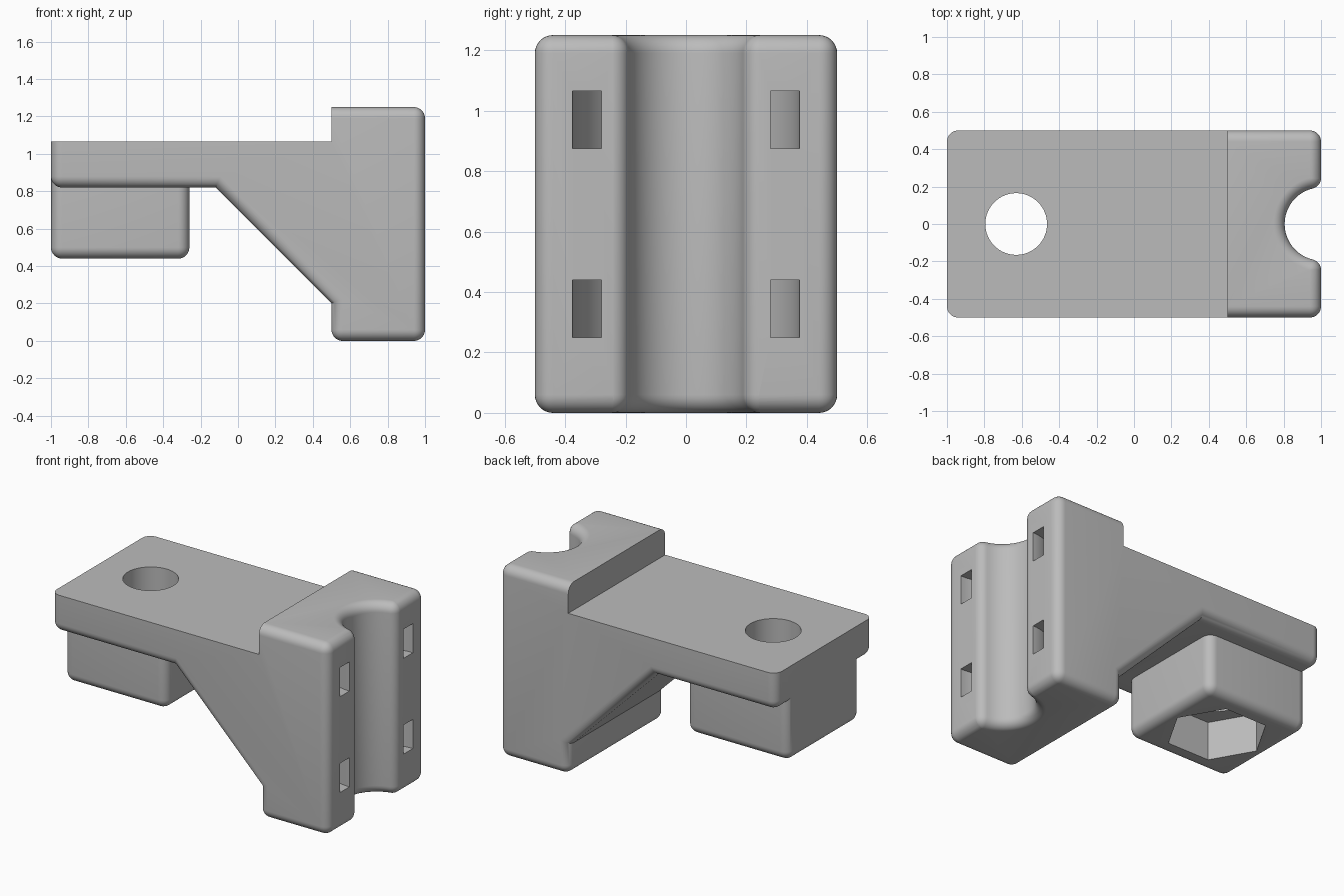
import bpy, bmesh, math
from mathutils import Matrix

old = bpy.data.objects.get("Cube")
if old:
    bpy.data.objects.remove(old, do_unlink=True)

R = 0.06                 # edge rounding
TOP, STEP, UNDER, FLOOR = 1.25, 1.065, 0.82, 0.44
NUT_X, NUT_HALF = -0.63, 0.37

grey = bpy.data.materials.new("plain grey")
grey.use_nodes = True
colour = (0.5, 0.5, 0.5, 1)
grey.diffuse_color = colour
grey.node_tree.nodes["Principled BSDF"].inputs["Base Color"].default_value = colour


def make_object(name, bm):
    bmesh.ops.recalc_face_normals(bm, faces=bm.faces)
    mesh = bpy.data.meshes.new(name)
    bm.to_mesh(mesh)
    bm.free()
    mesh.materials.append(grey)
    obj = bpy.data.objects.new(name, mesh)
    bpy.context.collection.objects.link(obj)
    return obj


def loft(name, rings):
    """Closed solid through equal-length rings of points."""
    bm = bmesh.new()
    loops = [[bm.verts.new(p) for p in ring] for ring in rings]
    n = len(loops[0])
    for a, b in zip(loops, loops[1:]):
        for i in range(n):
            j = (i + 1) % n
            bm.faces.new((a[i], a[j], b[j], b[i]))
    bm.faces.new(loops[0])
    bm.faces.new(loops[-1])
    return make_object(name, bm)


def prism(name, sides, radius, x, z0, z1):
    ring = [(x + radius * math.cos(math.tau * i / sides),
             radius * math.sin(math.tau * i / sides)) for i in range(sides)]
    return loft(name, [[(px, py, z) for px, py in ring] for z in (z0, z1)])


def combine(target, tool, operation):
    """Apply a boolean and discard the tool."""
    mod = target.modifiers.new("boolean", 'BOOLEAN')
    mod.operation, mod.solver, mod.object = operation, 'EXACT', tool
    bpy.context.view_layer.objects.active = target
    bpy.ops.object.modifier_apply(modifier=mod.name)
    bpy.data.objects.remove(tool, do_unlink=True)


def round_edges(bm, edges):
    bmesh.ops.bevel(bm, geom=edges, offset=R, segments=8, profile=0.5,
                    affect='EDGES', clamp_overlap=True)


# Bracket body: side profile extruded across, selected edges rounded
profile = [(-1, UNDER), (-0.12, UNDER), (0.5, 0.2), (0.5, 0), (1, 0),
           (1, TOP), (0.5, TOP), (0.5, STEP), (-1, STEP)]
round_corners = {0, 3, 4, 5}      # crosswise edges
round_sides = {0, 1, 2, 3, 4, 5, 8}   # edges along both side faces
bm = bmesh.new()
front, back = [[bm.verts.new((x, y, z)) for x, z in profile] for y in (-0.5, 0.5)]
bm.faces.new(front)
bm.faces.new(back)
count = len(profile)
for i in range(count):
    j = (i + 1) % count
    bm.faces.new((front[i], front[j], back[j], back[i]))
bmesh.ops.recalc_face_normals(bm, faces=bm.faces)
chosen = [bm.edges.get((front[i], back[i])) for i in round_corners]
for side in (front, back):
    chosen += [bm.edges.get((side[i], side[(i + 1) % count])) for i in round_sides]
round_edges(bm, chosen)
body = make_object("bracket_body", bm)

# Nut housing below the arm
bm = bmesh.new()
height = 0.95 - FLOOR
bmesh.ops.create_cube(bm, size=1, matrix=Matrix.Translation((NUT_X, 0, FLOOR + height / 2))
                      @ Matrix.Diagonal((2 * NUT_HALF, 2 * NUT_HALF, height, 1)))
round_edges(bm, [e for e in bm.edges if min(v.co.z for v in e.verts) < FLOOR + 0.01])
combine(body, make_object("nut_housing", bm), 'UNION')


# Rod channel with rounded lips and flared ends
def channel_ring(z, grow):
    r = 0.195
    cx, cy = 1 - R, math.sqrt((r + R) ** 2 - R ** 2)
    bend = math.atan2(cy, R)
    f = R - grow
    half = [(1.2, cy)]
    half += [(cx + f * math.cos(bend * i / 8) + 0.0005, cy - f * math.sin(bend * i / 8))
             for i in range(9)]
    start = math.pi - bend
    half += [(1.0005 + (r + grow) * math.cos(start + bend * i / 16),
              (r + grow) * math.sin(start + bend * i / 16)) for i in range(1, 17)]
    outline = half + [(x, -y) for x, y in reversed(half[:-1])]
    return [(x, y, z) for x, y in outline]


flare = []
for i in range(9):
    a = math.pi / 2 * i / 8
    flare.append((R * (1 - math.sin(a)), min(R * (1 - math.cos(a)), R - 0.001)))
bottom = [(-0.1, R - 0.001)] + [(d, g) for d, g in reversed(flare)][::-1][::-1]
low = sorted(flare, key=lambda s: s[0])           # from the end face inwards
levels = [(-0.1, low[0][1])] + low
levels += [(TOP - d, g) for d, g in reversed(low)] + [(TOP + 0.1, low[0][1])]
combine(body, loft("channel_cutter", [channel_ring(z, g) for z, g in levels]), 'DIFFERENCE')

# Curved strap slots around the channel
for z0, z1 in ((0.25, 0.44), (0.875, 1.065)):
    slot = prism("slot_cutter", 96, 0.375, 1, z0, z1)
    combine(slot, prism("slot_core", 96, 0.28, 1, z0 - 0.1, z1 + 0.1), 'DIFFERENCE')
    combine(body, slot, 'DIFFERENCE')

# Bolt hole and hexagonal nut pocket
combine(body, prism("hole_cutter", 64, 0.165, NUT_X, 0.3, 1.3), 'DIFFERENCE')
combine(body, prism("pocket_cutter", 6, 0.3, NUT_X, 0.3, 0.69), 'DIFFERENCE')

# Smooth the rounded edges, keep creases
bpy.ops.object.select_all(action='DESELECT')
body.select_set(True)
bpy.context.view_layer.objects.active = body
bpy.ops.object.shade_smooth_by_angle(angle=math.radians(30))
